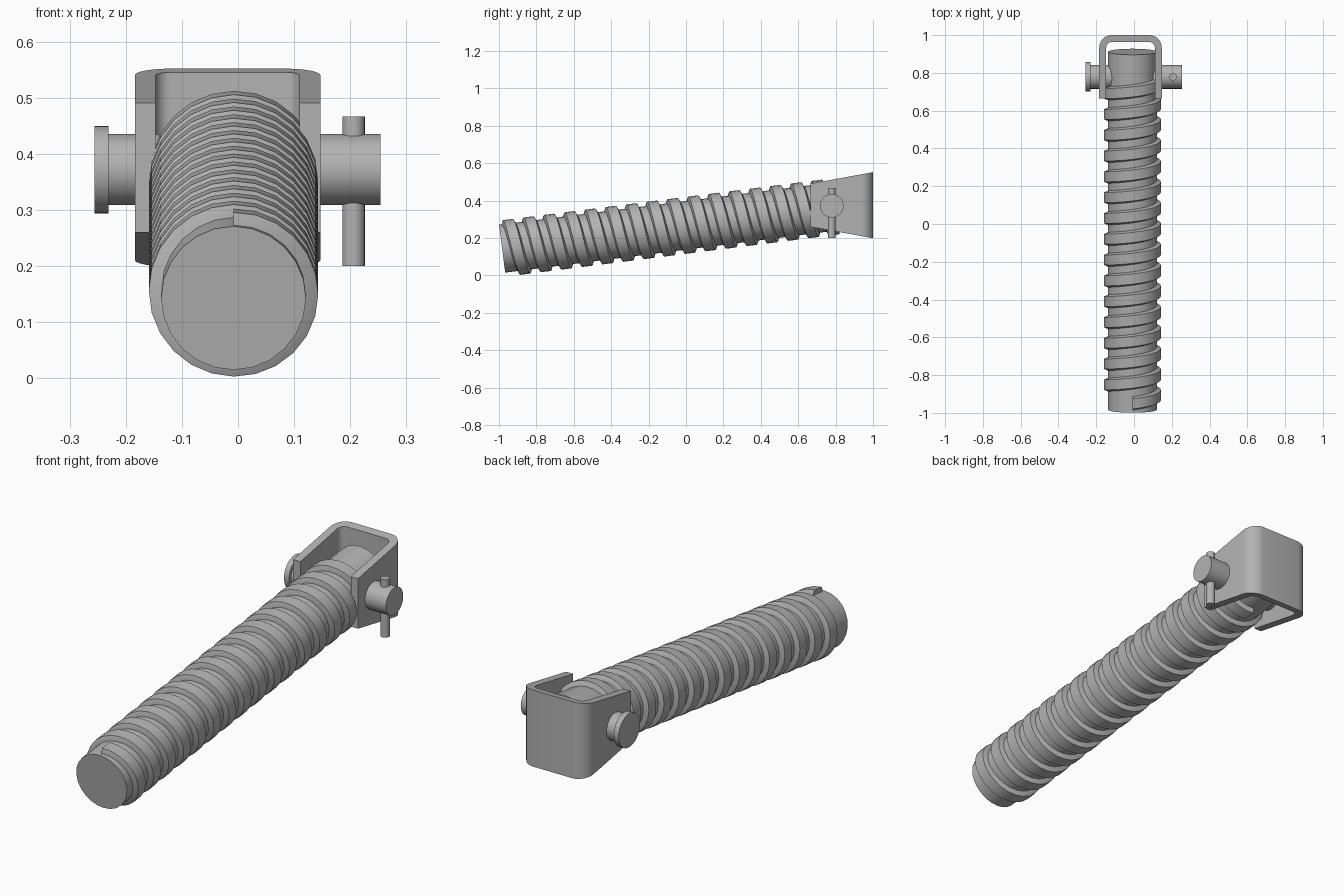
import bpy, bmesh, math
from mathutils import Vector, Matrix

if "Cube" in bpy.data.objects:
    bpy.data.objects.remove(bpy.data.objects["Cube"], do_unlink=True)

steel = bpy.data.materials.new("grey_steel")
steel.use_nodes = True
steel.diffuse_color = (0.45, 0.45, 0.45, 1)
steel.node_tree.nodes["Principled BSDF"].inputs["Base Color"].default_value = (0.45, 0.45, 0.45, 1)


def finish(name, bm, matrix=None):
    """Turn a bmesh into a smooth object with sharp edges kept."""
    bmesh.ops.recalc_face_normals(bm, faces=bm.faces)
    mesh = bpy.data.meshes.new(name)
    bm.to_mesh(mesh)
    bm.free()
    mesh.materials.append(steel)
    obj = bpy.data.objects.new(name, mesh)
    bpy.context.collection.objects.link(obj)
    if matrix:
        obj.matrix_world = matrix
    bpy.ops.object.select_all(action='DESELECT')
    obj.select_set(True)
    bpy.context.view_layer.objects.active = obj
    bpy.ops.object.shade_smooth_by_angle(angle=math.radians(30))
    return obj


def cylinder(name, start, end, radius, sides):
    """Closed cylinder between two points."""
    a, b = Vector(start), Vector(end)
    bm = bmesh.new()
    bmesh.ops.create_cone(bm, cap_ends=True, segments=sides, radius1=radius,
                          radius2=radius, depth=(b - a).length)
    turn = (b - a).to_track_quat('Z', 'Y').to_matrix().to_4x4()
    bmesh.ops.transform(bm, matrix=Matrix.Translation((a + b) / 2) @ turn, verts=bm.verts)
    return finish(name, bm)


def sweep(name, sections, matrix=None):
    """Skin a row of matching closed sections and cap both ends."""
    bm = bmesh.new()
    rings = [[bm.verts.new(p) for p in s] for s in sections]
    for r, q in zip(rings, rings[1:]):
        for i in range(len(r)):
            j = (i + 1) % len(r)
            bm.faces.new((r[i], r[j], q[j], q[i]))
    bm.faces.new(rings[0])
    bm.faces.new(rings[-1])
    return finish(name, bm, matrix)


# Tilted shank, rising towards the back
tilt = math.atan(0.127)
origin = Vector((-0.008, -0.983, 0.143))
length = 1.91
axis = Vector((0, math.cos(tilt), math.sin(tilt)))
cylinder("shank", origin, origin + axis * length, 0.129, 24)

# Right-handed helical thread with a trapezoid section
pitch, turns, steps = 0.111, 15.5, 24
thread_profile = [(0.12, -0.036), (0.129, -0.036), (0.151, -0.027),
                  (0.151, 0.027), (0.129, 0.036), (0.12, 0.036)]
sections = []
for k in range(int(turns * steps) + 1):
    angle = math.tau * k / steps
    along = 0.05 + pitch * k / steps
    sections.append([(r * math.sin(angle), along + d, r * math.cos(angle))
                     for r, d in thread_profile])
sweep("thread", sections, Matrix.Translation(origin) @ Matrix.Rotation(tilt, 4, 'X'))

# U-shaped clevis, taller at the back
left, right, front, back = 0.147, -0.184, 0.665, 1.0
wall, corner = 0.037, 0.065


def clevis_section(outer, inner):
    def column(p):
        rise = (p[1] - front) / (back - front) * 0.061
        return (p[0], p[1], 0.26 - rise), (p[0], p[1], 0.491 + rise)
    (ob, ot), (ib, it) = column(outer), column(inner)
    return [ob, ot, it, ib]


sections = [clevis_section((left, front), (left - wall, front))]
for cx, first in ((left - corner, 0), (right + corner, 90)):
    for k in range(7):
        a = math.radians(first + 15 * k)
        pts = [(cx + r * math.cos(a), back - corner + r * math.sin(a))
               for r in (corner, corner - wall)]
        sections.append(clevis_section(*pts))
sections.append(clevis_section((right, front), (right + wall, front)))
sweep("clevis", sections)

# Cross pin with its head, and the small locking pin through its end
py, pz = 0.779, 0.372
cylinder("cross_pin", (-0.24, py, pz), (0.254, py, pz), 0.063, 32)
cylinder("cross_pin_head", (-0.256, py, pz), (-0.231, py, pz), 0.078, 32)
cylinder("locking_pin", (0.206, py, 0.2), (0.206, py, 0.467), 0.02, 20)
